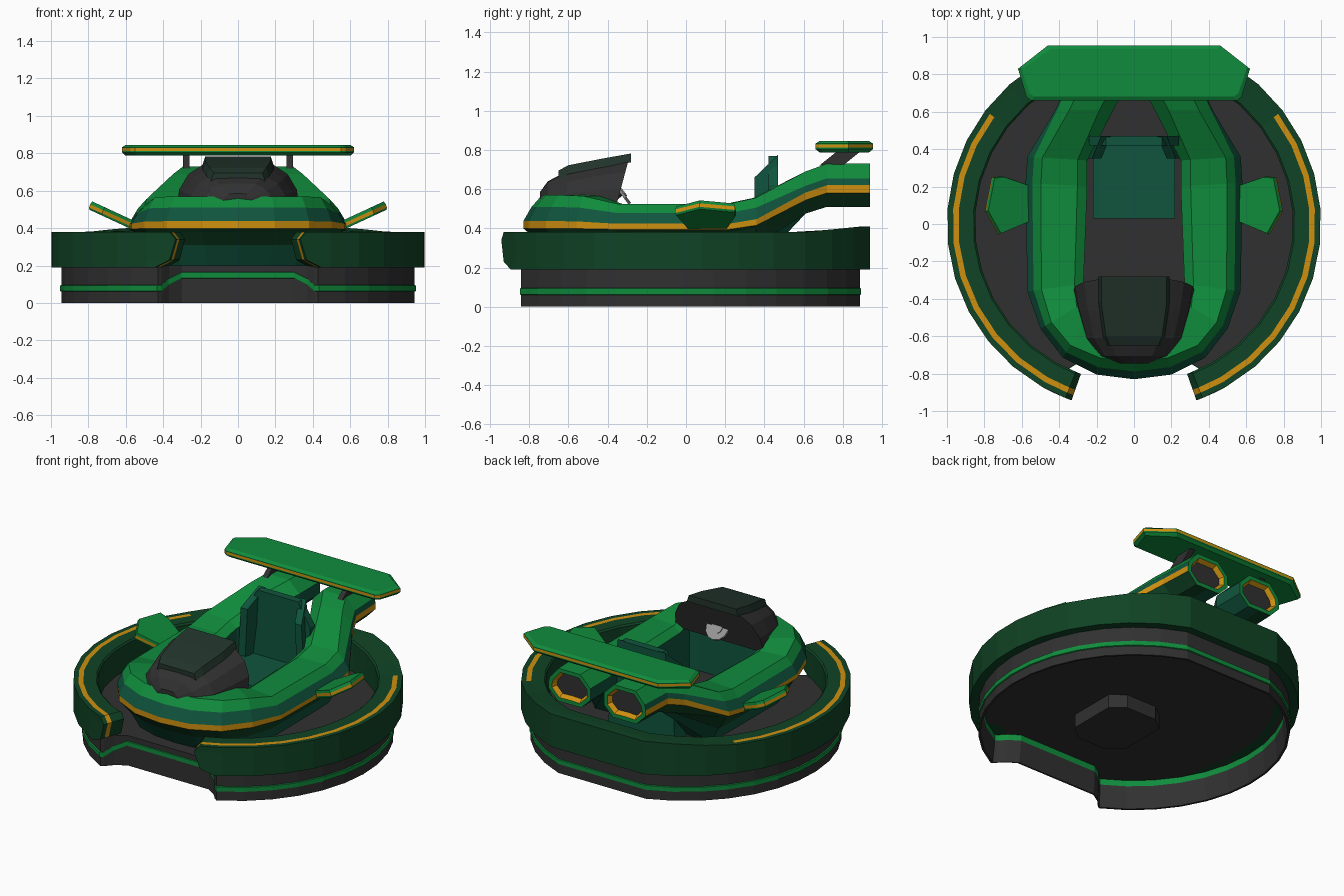
import bpy, bmesh, math
from mathutils import Vector, Matrix

if "Cube" in bpy.data.objects:
    bpy.data.objects.remove(bpy.data.objects["Cube"])

COLS = {"green": (.005, .26, .045), "dark_green": (.005, .056, .018), "orange": (.62, .28, .005),
        "charcoal": (.03, .03, .03), "teal": (.005, .09, .048), "smoked_visor": (.016, .034, .025),
        "light_grey": (.32, .32, .32)}
MATS = {}
for n, c in COLS.items():
    m = bpy.data.materials.new(n)
    m.diffuse_color = (*c, 1)
    m.use_nodes = True
    m.node_tree.nodes["Principled BSDF"].inputs["Base Color"].default_value = m.diffuse_color
    MATS[n] = m


def finish(name, bm, mats, weld=True):
    if weld:
        bmesh.ops.remove_doubles(bm, verts=bm.verts, dist=.0005)
    bmesh.ops.recalc_face_normals(bm, faces=bm.faces)
    me = bpy.data.meshes.new(name)
    bm.to_mesh(me)
    bm.free()
    ob = bpy.data.objects.new(name, me)
    bpy.context.collection.objects.link(ob)
    for n in mats:
        me.materials.append(MATS[n])
    return ob


def loft(rings, closed=True, rule=None, caps=True):
    """Skin between rings of points; rule(ring, segment) gives the material slot."""
    bm = bmesh.new()
    vs = [[bm.verts.new(p) for p in r] for r in rings]
    n = len(rings[0])
    for i in range(len(vs) - 1):
        for j in range(n if closed else n - 1):
            k = (j + 1) % n
            f = bm.faces.new((vs[i][j], vs[i][k], vs[i + 1][k], vs[i + 1][j]))
            f.material_index = rule(i, j) if rule else 0
    ends = [bm.faces.new(vs[0]), bm.faces.new(vs[-1])] if caps else []
    return bm, ends


def prism(name, poly, axis, a, b, mats, side_slot=0):
    """Polygon extruded along x, y or z from a to b."""
    def put(p, t):
        q = list(p)
        q.insert(axis, t)
        return q
    bm, _ = loft([[put(p, a) for p in poly], [put(p, b) for p in poly]], rule=lambda i, j: side_slot)
    return finish(name, bm, mats)


def mirror_poly(half):
    return half + [(-x, y) for x, y in reversed(half) if abs(x) > 1e-6]


rad = math.radians

# Hull skirt with front notch, stepped stripe and hollow underside
half = [(.30, -.74, .07), (.37, -.785, .035), (.41, -.83, 0)]
for i in range(14):
    a = rad(27 + i * (160 - 27) / 13)
    half.append((.945 * math.sin(a), -.945 * math.cos(a), 0))
outline = half + [(-x, y, d) for x, y, d in reversed(half)]
levels = [(.97, .19, 0), (.97, .15, 0), (.985, 0, 0), (1, 0, 0), (1, .06, 1), (1.007, .063, 1),
          (1.007, .092, 1), (1, .095, 1), (1, .2, 0)]
rings = [[(x * s, y * s, z + d * k) for x, y, d in outline] for s, z, k in levels]
bm, _ = loft(rings, rule=lambda i, j: 1 if i in (0, 4, 5, 6) else 0)
finish("hull_skirt", bm, ["charcoal", "green"])

# Box under the hull
under = mirror_poly([(.11, -.40), (.2, -.32), (.2, 0), (.11, .07)])
prism("underside_box", under, 2, .1, .195, ["charcoal"])

# Bumper ring, open at the front, with a top stripe running down both ends
sect = [(1, .19), (1, .23), (1, .34), (1, .38), (.97, .38), (.94, .38), (.86, .38), (.85, .37),
        (.85, .23), (.85, .19)]
SHIFT = {.19: 7, .23: 2, .34: 0, .37: 1, .38: 2}


def ring_point(r, z, deg, end=0, side=1):
    a = rad(deg + end * SHIFT[z])
    y = min(-r * math.cos(a), .94 - (1 - r) * .5)
    lift = .03 * max(0, min(1, (y - .6) / .3)) if z > .3 else 0
    return (side * r * math.sin(a), y, z + lift)


angs = [19.5] + [29.5 + i * (160 - 29.5) / 12 for i in range(13)]
st = [[ring_point(r, z, a, a == angs[0]) for r, z in sect] for a in angs]
st += [[(-x, y, z) for x, y, z in s] for s in reversed(st)]
bm, _ = loft(st, rule=lambda i, j: int(j == 4 and st[i][4][1] < .62 and st[i + 1][4][1] < .72), caps=False)
for side in (1, -1):
    g = [[bm.verts.new(ring_point(r, z, 19.5, 1, side)) for r in (1, .97, .94, .85)]
         for z in (.19, .23, .34, .38)]
    for i in range(3):
        for j in range(3):
            f = bm.faces.new((g[i][j], g[i][j + 1], g[i + 1][j + 1], g[i + 1][j]))
            f.material_index = int(j == 1)
finish("bumper_ring", bm, ["dark_green", "orange"])

# Body: one U-shaped loft from exhaust to exhaust around the nose
# outer x, y, inner x, y, bottom z, top z, is raised arm
path = [(0, -.83, 0, -.45, .38, .57, 0), (.2, -.805, .12, -.45, .38, .57, 0),
        (.38, -.715, .22, -.45, .38, .57, 0), (.5, -.56, .27, -.42, .38, .565, 0),
        (.57, -.36, .27, -.32, .38, .525, 0), (.58, .22, .25, .2, .38, .525, 0),
        (.57, .36, .25, .34, .40, .555, 0), (.42, .61, .11, .61, .475, .69, 1),
        (.37, .72, .05, .72, .51, .73, 1), (.36, .94, .05, .94, .51, .73, 1)]


def body_section(ox, oy, ix, iy, zb, zt, arm):
    hz = lambda h: zb + h * (zt - zb)
    if arm:
        p = [(.22, zb), (0, hz(.32)), (0, hz(.5)), (.03, hz(.66)), (.24, zt), (.76, zt),
             (1, hz(.66)), (1, hz(.3)), (.78, zb), (.5, zb)]
    else:
        p = [(.06, zb), (0, hz(.1)), (0, hz(.3)), (.11, hz(.68)), (.25, zt), (.84, zt),
             (1, hz(.75)), (1, .2), (.45, .2), (.25, .31)]
    return [(ox + u * (ix - ox), oy + u * (iy - oy), z) for u, z in p]


secs = [body_section(*s) for s in path]
secs = [[(-x, y, z) for x, y, z in s] for s in reversed(secs[1:])] + secs
slots = [1, 2, 3, 0, 0, 0, 3, 3, 3, 1]
bm, ends = loft(secs, rule=lambda i, j: slots[j])
bmesh.ops.recalc_face_normals(bm, faces=bm.faces)
# Exhaust mouths: green rim, orange ring, dark recess
bmesh.ops.inset_individual(bm, faces=ends, thickness=.028)
for f in ends:
    f.material_index = 2
bmesh.ops.inset_individual(bm, faces=ends, thickness=.018, depth=-.03)
for f in ends:
    f.material_index = 4
finish("body_shell", bm, ["green", "dark_green", "orange", "teal", "charcoal"], weld=False)

# Front fairing
fair = []
for y, w, zt, lean in [(-.745, .09, .585, 0), (-.705, .19, .64, 0), (-.61, .26, .69, 0),
                       (-.47, .30, .73, .01), (-.36, .325, .76, .07)]:
    h = zt - .5
    prof = [(1, 0), (.97, .4), (.82, .72), (.52, .97), (0, 1)]
    prof += [(-u, v) for u, v in reversed(prof[:-1])]
    fair.append([(u * w, y + lean * v, .5 + v * h) for u, v in prof])
bm, _ = loft(fair)
finish("front_fairing", bm, ["charcoal"])

# Smoked visor on the fairing
vis = []
for y, w, z in [(-.65, .13, .695), (-.6, .15, .722), (-.42, .175, .757), (-.28, .175, .782)]:
    vis.append([(-w - .015, y, z - .045), (-w, y, z), (w, y, z), (w + .015, y, z - .045)])
bm, _ = loft(vis)
finish("visor", bm, ["smoked_visor"])

# Steering wheel with hub and column
def disc(name, r, depth, off, mat):
    bm = bmesh.new()
    axis = Vector((0, .8, .6))
    bmesh.ops.create_cone(bm, cap_ends=True, segments=12, radius1=r, radius2=r, depth=depth,
                          matrix=Matrix.Translation(Vector((0, -.335, .59)) + axis * off)
                          @ axis.to_track_quat('Z', 'Y').to_matrix().to_4x4())
    finish(name, bm, [mat])


disc("steering_wheel", .08, .015, 0, "light_grey")
disc("wheel_hub", .04, .012, .008, "light_grey")
disc("steering_column", .025, .12, -.06, "charcoal")

# Seat
prism("seat_cushion", mirror_poly([(.22, .03), (.22, .42)]), 2, .2, .34, ["teal"])
prism("seat_back", mirror_poly([(.24, .2), (.24, .62), (.15, .77)]), 1, .42, .47, ["teal"])
for s, tag in ((1, "right"), (-1, "left")):
    bol = [[(s * x0, .35, .2), (s * x1, .35, .66), (s * (x1 - .05), .47, .775), (s * x0, .47, .2)]
           for x0, x1 in ((.25, .225), (.2, .175))]
    bm, _ = loft(bol)
    finish(tag + "_seat_bolster", bm, ["teal"])

    # Side winglets with orange edges
    wing = [(.54, .02), (.72, -.055), (.79, .07), (.755, .25), (.70, .255), (.54, .20)]
    lay = []
    for dz, k in ((.0, .97), (.012, 1), (.03, 1), (.045, .97)):
        lay.append([(s * (.54 + (x - .54) * k - dz * .3 + .01), .1 + (y - .1) * k,
                     .385 + (x - .54) * .45 + dz) for x, y in wing])
    bm, _ = loft(lay, rule=lambda i, j: int(i == 1))
    finish(tag + "_winglet", bm, ["green", "orange"])

    # Spoiler strut
    prism(tag + "_spoiler_strut", [(.68, .72), (.80, .72), (.90, .80), (.78, .80)], 0,
          s * .26, s * .295, ["charcoal"])

# Rear spoiler with orange edge stripe
sp = mirror_poly([(.55, .66), (.575, .68), (.62, .83), (.46, .955)])
lay = [[(x * k, .81 + (y - .81) * q, z) for x, y in sp] for z, k, q in
       ((.788, .97, .86), (.805, 1, 1), (.812, 1, 1), (.828, 1, 1), (.832, 1, 1), (.845, .97, .86))]
bm, _ = loft(lay, rule=lambda i, j: int(i == 2))
finish("rear_spoiler", bm, ["green", "orange"])
